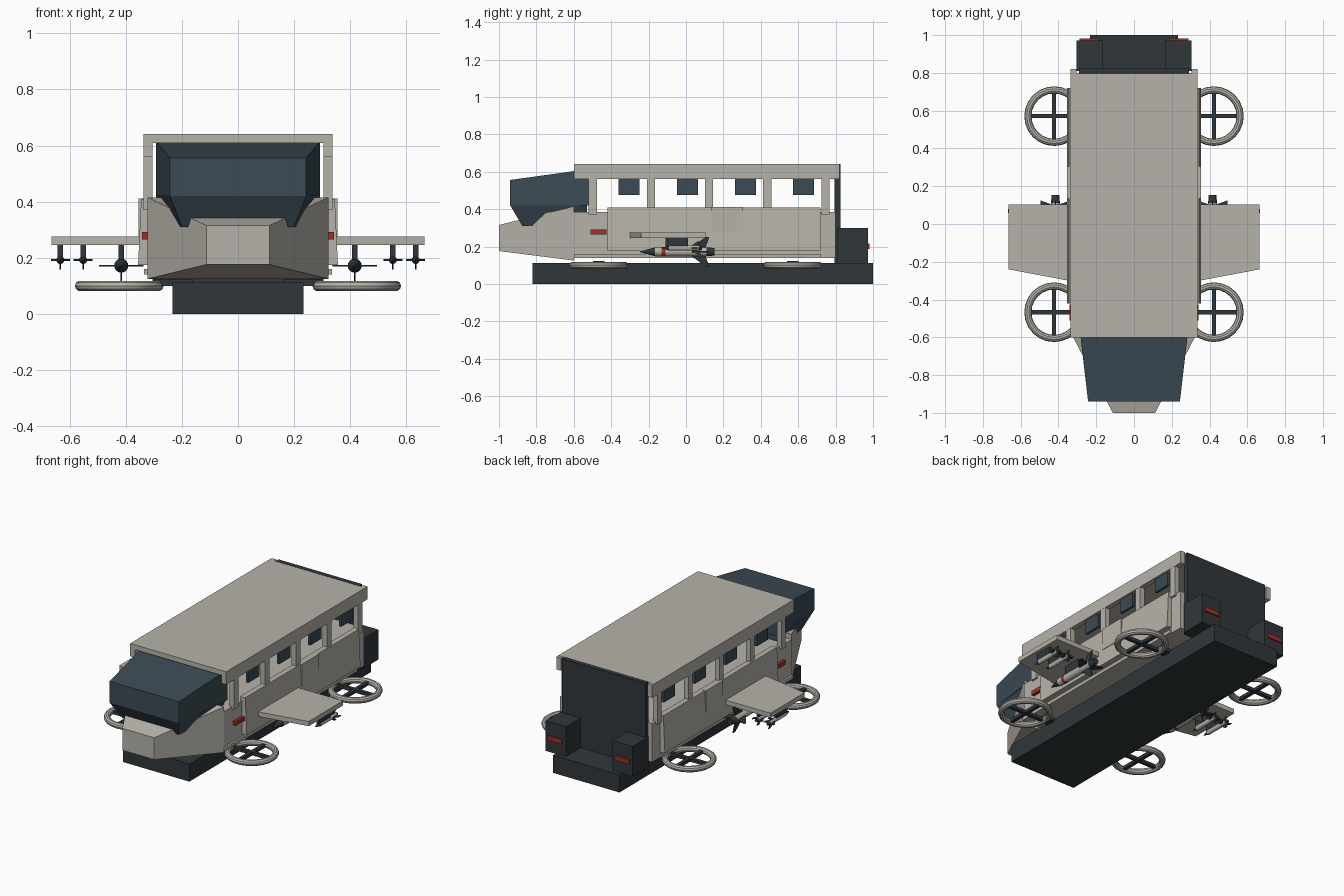
import bpy, bmesh, math
from mathutils import Matrix

if "Cube" in bpy.data.objects:
    bpy.data.objects.remove(bpy.data.objects["Cube"])


def material(name, rgb):
    m = bpy.data.materials.new(name)
    m.diffuse_color = (*rgb, 1)
    m.use_nodes = True
    m.node_tree.nodes["Principled BSDF"].inputs["Base Color"].default_value = m.diffuse_color
    return m


HULL = material("hull_beige", (0.47, 0.45, 0.40))
DARK = material("dark_metal", (0.03, 0.038, 0.042))
GLASS = material("blue_glass", (0.045, 0.07, 0.09))
RED = material("signal_red", (0.35, 0.03, 0.02))


def finish(name, bm, mat):
    bmesh.ops.recalc_face_normals(bm, faces=bm.faces)
    me = bpy.data.meshes.new(name)
    bm.to_mesh(me)
    bm.free()
    me.materials.append(mat)
    ob = bpy.data.objects.new(name, me)
    bpy.context.collection.objects.link(ob)
    return ob


def loft(name, a, b, mat, mirror=False):
    """Join two matching rings of points into a closed solid."""
    bm = bmesh.new()
    ra, rb = [[bm.verts.new(p) for p in ring] for ring in (a, b)]
    n = len(ra)
    bm.faces.new(ra)
    bm.faces.new(rb)
    for i in range(n):
        j = (i + 1) % n
        bm.faces.new((ra[i], ra[j], rb[j], rb[i]))
    return mirrored(finish(name, bm, mat), mirror)


def mirrored(ob, on=True):
    if on:
        ob.modifiers.new("mirror", 'MIRROR')
    return ob


def box(name, x, y, z, mat, mirror=False):
    ring = lambda h: [(x[0], y[0], h), (x[1], y[0], h), (x[1], y[1], h), (x[0], y[1], h)]
    return loft(name, ring(z[0]), ring(z[1]), mat, mirror)


def rect(y, w, z0, z1):
    return [(-w, y, z0), (w, y, z0), (w, y, z1), (-w, y, z1)]


def smooth(ob):
    bpy.ops.object.select_all(action='DESELECT')
    ob.select_set(True)
    bpy.context.view_layer.objects.active = ob
    bpy.ops.object.shade_smooth_by_angle()


def turned(name, cx, cz, y0, y1, r0, r1, mat):
    """Round section lying along y."""
    bm = bmesh.new()
    rot = Matrix.Translation((cx, (y0 + y1) / 2, cz)) @ Matrix.Rotation(-math.pi / 2, 4, 'X')
    bmesh.ops.create_cone(bm, cap_ends=True, segments=16, radius1=r0, radius2=r1,
                          depth=y1 - y0, matrix=rot)
    ob = finish(name, bm, mat)
    smooth(ob)
    mirrored(ob)


# Chassis, hull and nose
box("chassis", (-0.233, 0.233), (-0.82, 1.0), (0, 0.112), DARK)
box("hull", (-0.323, 0.323), (-0.6, 0.8), (0.14, 0.385), HULL)
loft("nose", rect(-1.0, 0.112, 0.176, 0.315), rect(-0.6, 0.322, 0.125, 0.415), HULL)

# Cockpit glass and its chin
loft("cockpit", rect(-0.94, 0.243, 0.42, 0.556), rect(-0.52, 0.292, 0.42, 0.614), GLASS)
chin = lambda z, y, w: [(-w, y, z), (w, y, z), (w + 0.04, -0.53, z), (-w - 0.04, -0.53, z)]
loft("cockpit_chin", chin(0.31, -0.875, 0.2), chin(0.42, -0.94, 0.243), GLASS)

# Roof, window pillars and panes
box("roof", (-0.337, 0.337), (-0.6, 0.8), (0.61, 0.641), HULL)
box("roof_rail", (0.304, 0.337), (-0.6, 0.82), (0.56, 0.64), HULL, True)
for i in range(5):
    y = -0.52 + 0.311 * i
    box("window_pillar", (0.304, 0.336), (y, y + 0.043), (0.37, 0.58), HULL, True)
    if i < 4:
        box("window_pane", (0.308, 0.324), (y + 0.16, y + 0.272), (0.475, 0.575), GLASS, True)

# Side armour with access hatch, lower sill and marker light
loft("side_armour",
     [(0.31, -0.42, 0.175), (0.356, -0.42, 0.175), (0.356, 0.72, 0.175), (0.31, 0.72, 0.175)],
     [(0.31, -0.42, 0.41), (0.345, -0.42, 0.41), (0.345, 0.72, 0.41), (0.31, 0.72, 0.41)], HULL, True)
box("side_sill", (0.3, 0.335), (-0.6, 0.72), (0.14, 0.16), HULL, True)
box("side_hatch", (0.33, 0.354), (0.135, 0.305), (0.275, 0.412), HULL, True)
box("side_marker", (0.31, 0.342), (-0.51, -0.425), (0.265, 0.292), RED, True)

# Rear wall, engine boxes and tail lights
box("rear_wall", (-0.292, 0.292), (0.795, 0.825), (0.11, 0.642), DARK)
box("engine_box", (0.163, 0.305), (0.81, 0.972), (0.11, 0.3), DARK, True)
box("tail_light", (0.185, 0.288), (0.965, 0.982), (0.187, 0.215), RED, True)

# Lift fans
for cy in (-0.467, 0.571):
    cx, cz, R = 0.423, 0.1, 0.139
    box("fan_arm", (0.16, 0.3), (cy - 0.03, cy + 0.03), (0.1, 0.122), DARK, True)
    box("fan_bar", (cx - R, cx + R), (cy - 0.011, cy + 0.011), (0.09, 0.11), DARK, True)
    box("fan_cross_bar", (cx - 0.011, cx + 0.011), (cy - R, cy + R), (0.089, 0.109), DARK, True)
    bpy.ops.mesh.primitive_torus_add(location=(0, 0, 0), major_radius=R, minor_radius=0.019,
                                     major_segments=24, minor_segments=10)
    ring = bpy.context.object
    ring.name = "fan_ring"
    ring.data.transform(Matrix.Translation((cx, cy, cz)))
    ring.data.materials.append(HULL)
    smooth(ring)
    mirrored(ring)

# Stub wings
wing = lambda z: [(0.32, -0.305, z), (0.665, -0.24, z), (0.665, 0.103, z), (0.32, 0.103, z)]
loft("wing", wing(0.246), wing(0.276), HULL, True)


def fins(cx, cz, r, y0, y1, span):
    """Four swept tail fins."""
    t = 0.003
    prof = [(0, y0), (span, y1 - 0.02), (span, y1), (r, y1 - 0.02), (0, y1 - 0.02)]
    for k in range(4):
        c, s = math.cos(k * math.pi / 2), math.sin(k * math.pi / 2)
        ring = lambda o: [(cx + d * c - o * s, y, cz + d * s + o * c) for d, y in prof]
        loft("missile_fin", ring(-t), ring(t), DARK, True)


# Large missile under each wing
cx, cz, r = 0.416, 0.172, 0.024
turned("missile_nose", cx, cz, -0.245, -0.165, 0.002, r, DARK)
turned("missile_body", cx, cz, -0.165, 0.11, r, r, HULL)
turned("missile_band", cx, cz, -0.13, -0.11, r + 0.001, r + 0.001, RED)
turned("missile_nozzle", cx, cz, 0.11, 0.153, r, 0.02, DARK)
fins(cx, cz, r, 0.0, 0.125, 0.08)
box("missile_pylon", (cx - 0.01, cx + 0.01), (-0.11, 0.01), (0.185, 0.25), DARK, True)

# Two small missiles outboard
for cx in (0.552, 0.633):
    cz, r = 0.192, 0.014
    turned("small_missile_nose", cx, cz, -0.13, -0.09, 0.001, r, DARK)
    turned("small_missile_body", cx, cz, -0.09, 0.07, r, r, HULL)
    turned("small_missile_nozzle", cx, cz, 0.07, 0.085, r, 0.01, DARK)
    fins(cx, cz, r, 0.01, 0.08, 0.034)
    box("small_missile_pylon", (cx - 0.01, cx + 0.01), (-0.1, 0.01), (0.2, 0.25), DARK, True)
